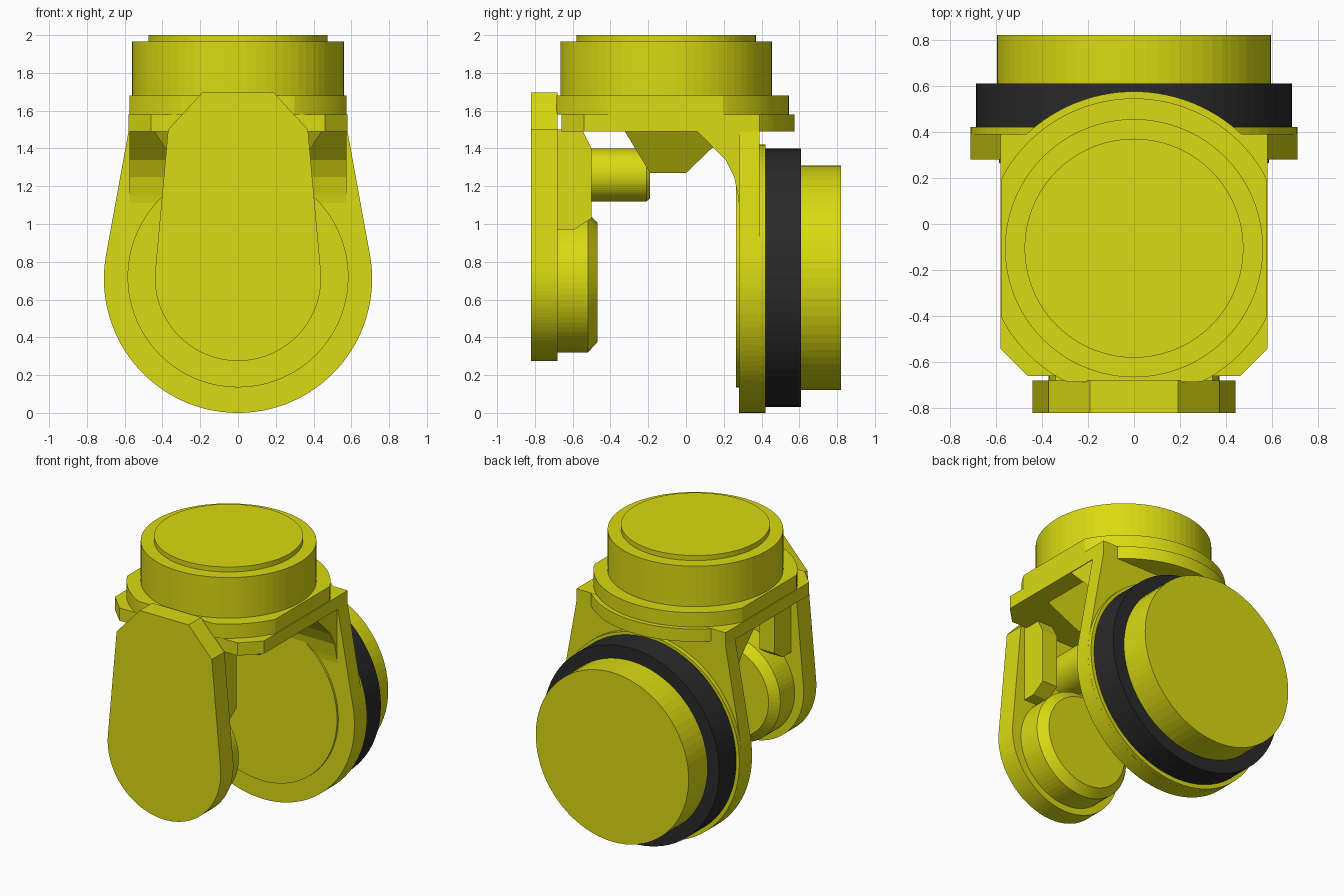
import bpy, bmesh, math
from math import cos, sin, radians

cube = bpy.data.objects.get("Cube")
if cube:
    bpy.data.objects.remove(cube)


def material(name, rgb):
    m = bpy.data.materials.new(name)
    m.use_nodes = True
    colour = (*rgb, 1)
    m.diffuse_color = colour
    m.node_tree.nodes["Principled BSDF"].inputs["Base Color"].default_value = colour
    return m


yellow = material("safety_yellow", (0.7, 0.7, 0.006))
black = material("rubber_black", (0.023, 0.023, 0.023))

# How an outline point (a, b) at depth d lands in space for each axis
PLACE = {
    "x": lambda a, b, d: (d, a, b),
    "y": lambda a, b, d: (a, d, b),
    "z": lambda a, b, d: (a, b, d),
}


def loft(name, axis, sections, mat=yellow):
    """Solid through matching outlines, given as (depth, points) pairs."""
    bm = bmesh.new()
    rings = [[bm.verts.new(PLACE[axis](a, b, d)) for a, b in pts]
             for d, pts in sections]
    for r, s in zip(rings, rings[1:]):
        for i in range(len(r)):
            j = (i + 1) % len(r)
            bm.faces.new((r[i], r[j], s[j], s[i]))
    bm.faces.new(rings[0])
    bm.faces.new(rings[-1])
    bmesh.ops.recalc_face_normals(bm, faces=bm.faces)
    me = bpy.data.meshes.new(name)
    bm.to_mesh(me)
    bm.free()
    me.materials.append(mat)
    ob = bpy.data.objects.new(name, me)
    bpy.context.collection.objects.link(ob)
    return ob


def prism(name, axis, pts, lo, hi, mat=yellow):
    return loft(name, axis, [(lo, pts), (hi, pts)], mat)


def arc(r, centre, start=0, end=360, n=72):
    full = end - start == 360
    steps = n if full else n - 1
    return [(r * cos(radians(start + (end - start) * i / steps)),
             centre + r * sin(radians(start + (end - start) * i / steps)))
            for i in range(n)]


def clipped(pts, half_width, front):
    return [(max(-half_width, min(half_width, a)), max(front, b)) for a, b in pts]


def rect(w, lo, hi):
    return [(-w, lo), (w, lo), (w, hi), (-w, hi)]


# Top turret
CY = -0.105
prism("turret", "z", arc(0.56, CY), 1.66, 1.965)
prism("turret_cap", "z", arc(0.475, CY), 1.96, 2.0)
prism("upper_flange", "z", clipped(arc(0.65, CY, n=144), 0.575, -0.685), 1.58, 1.68)

# Yoke bridge with chamfered front corners and a round rear lip
prism("bridge_plate", "z",
      [(-0.58, 0.39), (-0.58, -0.54), (-0.46, -0.66), (0.46, -0.66), (0.58, -0.54), (0.58, 0.39)],
      1.49, 1.58)
prism("rear_lip", "z", clipped(arc(0.68, CY, n=144), 0.5, -0.55), 1.49, 1.579)
loft("bridge_hub", "z", [(1.27, rect(0.3, -0.19, 0.0)), (1.5, rect(0.45, -0.33, 0.24))])

# Rear arm, a teardrop plate blending into the bridge
ZC = 0.71
prism("rear_arm", "y",
      arc(0.71, ZC, 170, 370) + [(0.58, 1.49), (0.575, 1.58), (-0.575, 1.58), (-0.58, 1.49)],
      0.28, 0.39)
prism("rear_fillet", "x",
      [(0.3, 0.95), (0.275, 1.15), (0.255, 1.25), (0.21, 1.34), (0.14, 1.41),
       (0.05, 1.5), (0.3, 1.5)], -0.575, 0.575)
prism("rear_arm_rim", "y", arc(0.71, ZC), 0.38, 0.42)
prism("rear_inner_disc", "y", arc(0.585, ZC + 0.01), 0.265, 0.29)

# Rear joint drum
prism("drum_band", "y", arc(0.685, ZC + 0.005), 0.415, 0.61, black)
prism("drum_cap", "y", arc(0.595, ZC + 0.005), 0.6, 0.82)

# Front arm
prism("front_arm", "y",
      arc(0.44, 0.715, 176, 364) + [(0.37, 1.5), (0.19, 1.695), (-0.19, 1.695), (-0.37, 1.5)],
      -0.82, -0.68)
loft("front_boss", "y", [(-0.69, arc(0.37, 0.69)), (-0.52, arc(0.37, 0.69)),
                         (-0.468, arc(0.315, 0.69))])
loft("drive_pin", "y", [(-0.69, arc(0.14, 1.26)), (-0.21, arc(0.14, 1.26)),
                        (-0.19, arc(0.125, 1.26))])

# Ribs inside the front arm
for side, label in ((-1, "right"), (1, "left")):
    a, b = sorted((side * 0.22, side * 0.34))
    prism("front_rib_" + label, "x",
          [(-0.69, 0.97), (-0.59, 0.97), (-0.5, 1.03), (-0.5, 1.4), (-0.55, 1.5), (-0.69, 1.5)],
          a, b)
